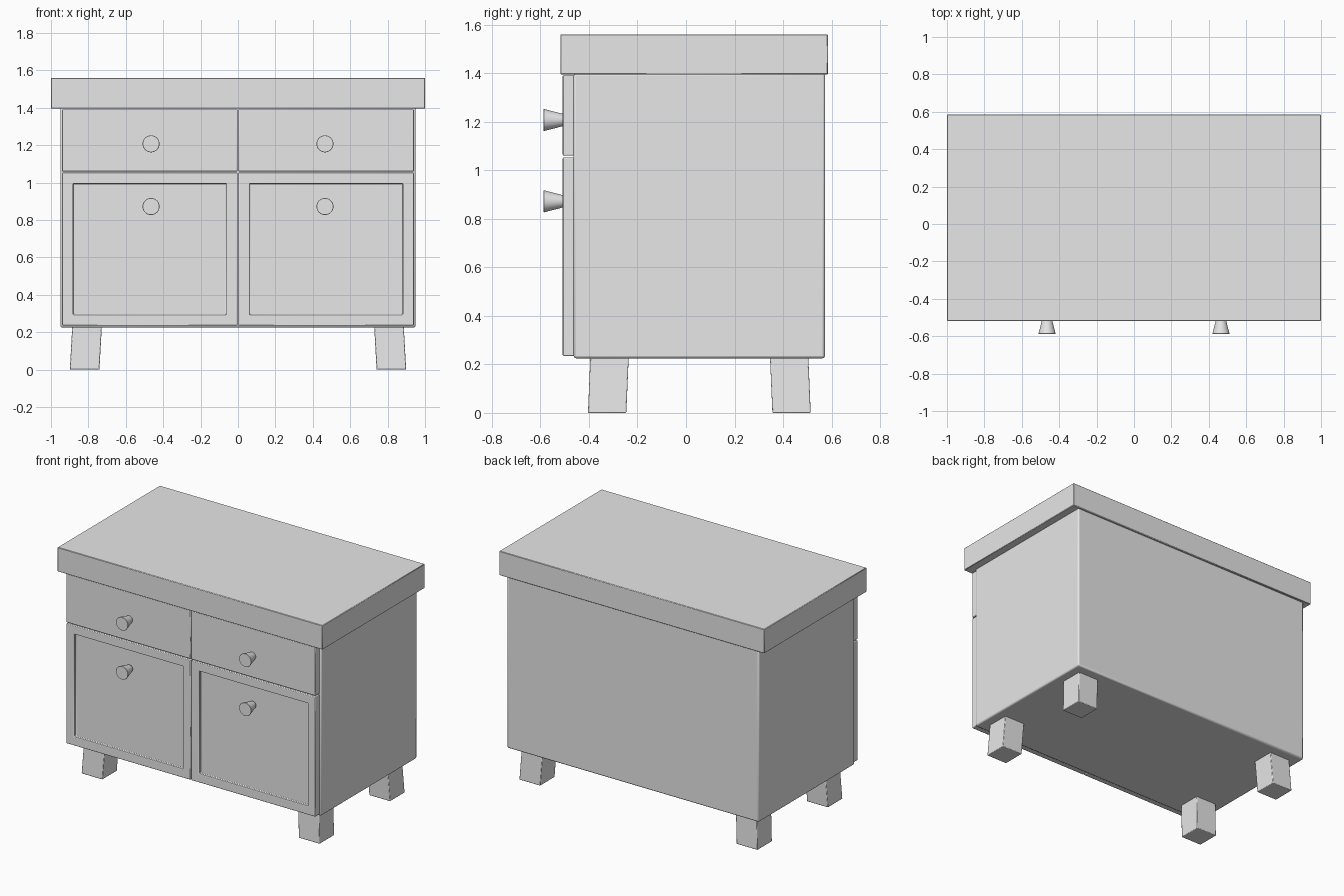
import bpy
import bmesh
import math
from mathutils import Matrix, Vector

cube = bpy.data.objects.get("Cube")
if cube:
    bpy.data.objects.remove(cube, do_unlink=True)

grey = bpy.data.materials.new("plain_grey")
grey.use_nodes = True
grey.diffuse_color = (0.8, 0.8, 0.8, 1)
grey.node_tree.nodes["Principled BSDF"].inputs["Base Color"].default_value = (0.8, 0.8, 0.8, 1)


def finish(bm, name, bevel, segments=2):
    """Turn a bmesh into a softly bevelled, smooth shaded object."""
    bmesh.ops.recalc_face_normals(bm, faces=bm.faces)
    mesh = bpy.data.meshes.new(name)
    bm.to_mesh(mesh)
    bm.free()
    mesh.materials.append(grey)
    obj = bpy.data.objects.new(name, mesh)
    bpy.context.collection.objects.link(obj)
    if bevel:
        mod = obj.modifiers.new("soft_edges", "BEVEL")
        mod.width = bevel
        mod.segments = segments
        mod.limit_method = "ANGLE"
    bpy.ops.object.select_all(action="DESELECT")
    obj.select_set(True)
    bpy.context.view_layer.objects.active = obj
    bpy.ops.object.shade_smooth_by_angle(angle=math.radians(35))
    return obj


def box(low, high):
    low, high = Vector(low), Vector(high)
    bm = bmesh.new()
    bmesh.ops.create_cube(bm, size=1)
    bmesh.ops.scale(bm, vec=high - low, verts=bm.verts)
    bmesh.ops.translate(bm, vec=(low + high) / 2, verts=bm.verts)
    return bm


# Cabinet body and worktop
finish(box((-0.95, -0.463, 0.225), (0.95, 0.573, 1.4)), "cabinet_body", 0.01)
finish(box((-1, -0.518, 1.395), (1, 0.585, 1.56)), "worktop", 0.003, 1)

FRONT, BACK = -0.508, -0.46


def door(side, name):
    """Door with a recessed rectangular panel."""
    bm = box((0.003, FRONT, 0.235), (0.94, BACK, 1.053))
    bm.normal_update()
    face = min(bm.faces, key=lambda f: f.calc_center_median().y)
    bmesh.ops.inset_region(bm, faces=[face], thickness=0.083)
    bmesh.ops.translate(bm, vec=(0, 0, 0), verts=face.verts)
    inner = bmesh.ops.extrude_face_region(bm, geom=[face])
    verts = [v for v in inner["geom"] if isinstance(v, bmesh.types.BMVert)]
    bmesh.ops.translate(bm, vec=(0, 0.018, 0), verts=verts)
    if face.is_valid:
        bmesh.ops.delete(bm, geom=[face], context="FACES_ONLY")
    bmesh.ops.scale(bm, vec=(side, 1, 1), verts=bm.verts)
    finish(bm, name, 0.004)


def knob(x, z, name):
    """Round knob flaring outwards from the front."""
    bm = bmesh.new()
    bmesh.ops.create_cone(bm, cap_ends=True, segments=32, radius1=0.024, radius2=0.046, depth=0.085)
    bmesh.ops.rotate(bm, matrix=Matrix.Rotation(math.pi / 2, 3, "X"), verts=bm.verts)
    bmesh.ops.translate(bm, vec=(x, -0.545, z), verts=bm.verts)
    finish(bm, name, 0.002, 1)


def leg(side_x, side_y, y, name):
    """Square leg splayed slightly outwards at the foot."""
    bm = box((-0.079, -0.079, 0), (0.079, 0.079, 0.235))
    for v in bm.verts:
        if v.co.z < 0.1:
            v.co.x += side_x * 0.013
            v.co.y += side_y * 0.01
    bmesh.ops.translate(bm, vec=(side_x * 0.807, y, 0), verts=bm.verts)
    finish(bm, name, 0.004)


# Left and right halves
for side, label in ((1, "left"), (-1, "right")):
    door(side, label + "_door")
    inner, outer = sorted((side * 0.003, side * 0.94))
    finish(box((inner, FRONT, 1.06), (outer, BACK, 1.392)), label + "_drawer", 0.004)
    knob(side * 0.465, 1.207, label + "_drawer_knob")
    knob(side * 0.465, 0.872, label + "_door_knob")
    leg(side, -1, -0.315, label + "_front_leg")
    leg(side, 1, 0.425, label + "_back_leg")
